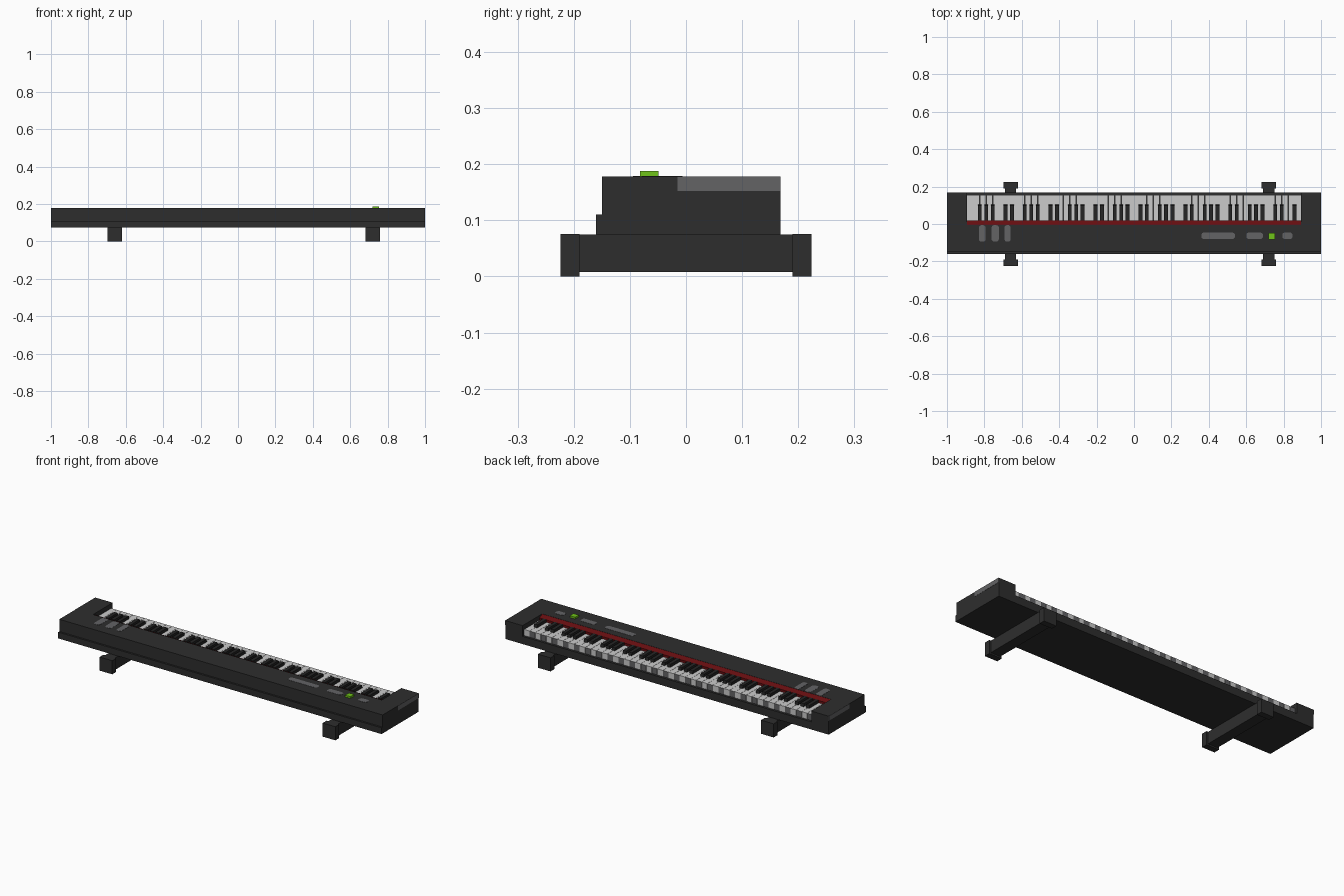
import bpy, bmesh, math

if "Cube" in bpy.data.objects:
    bpy.data.objects.remove(bpy.data.objects["Cube"])


def material(name, rgb):
    m = bpy.data.materials.new(name)
    m.diffuse_color = (*rgb, 1)
    m.use_nodes = True
    m.node_tree.nodes["Principled BSDF"].inputs["Base Color"].default_value = m.diffuse_color
    return m


CASE = material("charcoal", (0.027, 0.027, 0.027))
IVORY = material("key white", (0.60, 0.60, 0.60))
BLACK = material("key black", (0.018, 0.018, 0.018))
GREY = material("mid grey", (0.125, 0.125, 0.13))
RED = material("dark red", (0.13, 0.004, 0.005))
GREEN = material("lime green", (0.16, 0.55, 0.01))


def finish(name, bm, *mats):
    bmesh.ops.recalc_face_normals(bm, faces=bm.faces)
    me = bpy.data.meshes.new(name)
    bm.to_mesh(me)
    bm.free()
    for m in mats:
        me.materials.append(m)
    ob = bpy.data.objects.new(name, me)
    bpy.context.collection.objects.link(ob)
    return ob


def add_box(bm, x, y, z):
    """Add a box spanning the (min, max) pairs and return its faces."""
    verts = bmesh.ops.create_cube(bm, size=1)["verts"]
    for v in verts:
        v.co = [r[0] if c < 0 else r[1] for c, r in zip(v.co, (x, y, z))]
    return list({f for v in verts for f in v.link_faces})


def box(name, mat, x, y, z):
    bm = bmesh.new()
    add_box(bm, x, y, z)
    return finish(name, bm, mat)


def prism(name, mat, x, profile):
    """Extrude a (y, z) profile along x."""
    bm = bmesh.new()
    face = bm.faces.new([bm.verts.new((x[0], y, z)) for y, z in profile])
    ext = bmesh.ops.extrude_face_region(bm, geom=[face])["geom"]
    for v in ext:
        if isinstance(v, bmesh.types.BMVert):
            v.co.x = x[1]
    return finish(name, bm, mat)


BASE, TOP = 0.075, 0.178
END = 0.893            # half width of the keyboard opening
KEY_TOP = 0.152

# Case: console, stepped front, key bed with back rail, end cheeks
box("console", CASE, (-1, 1), (-0.15, -0.005), (BASE, TOP))
box("front_step", CASE, (-1, 1), (-0.16, -0.15), (BASE, 0.11))
box("key_bed", CASE, (-END, END), (-0.005, 0.155), (BASE, 0.115))
box("back_rail", CASE, (-END, END), (0.155, 0.168), (BASE, 0.118))
for side, s in (("left", -1), ("right", 1)):
    xs = sorted((s * END, s))
    box(side + "_cheek", CASE, xs, (-0.005, 0.168), (BASE, TOP))
    box(side + "_end_panel", GREY, sorted((s * 0.999, s * 1.001)),
        (-0.015, 0.168), (0.152, TOP))

# Red felt sloping down behind the keys
prism("felt_strip", RED, (-END, END),
      [(-0.005, 0.115), (-0.005, 0.177), (0.02, 0.165), (0.02, 0.115)])

# White keys, with every other front face grey
COUNT = 52
W = 2 * END / COUNT
bm = bmesh.new()
for i in range(COUNT):
    x = END - i * W
    for f in add_box(bm, (x - W + 0.0006, x - 0.0006), (0.02, 0.155), (0.112, KEY_TOP)):
        f.normal_update()
        if f.normal.y > 0.9 and i % 2:
            f.material_index = 1
finish("white_keys", bm, IVORY, GREY)

# Black keys: the first white key is an A, played from the +y side
bm = bmesh.new()
for i in range(1, COUNT):
    if i % 7 in (1, 3, 4, 6, 0):
        x = END - i * W
        faces = add_box(bm, (x - 0.010, x + 0.010), (0.02, 0.106), (0.14, 0.168))
        for v in {v for f in faces for v in f.verts}:
            if v.co.z > 0.15 and v.co.y > 0.1:
                v.co.y -= 0.006
finish("black_keys", bm, BLACK)


# Thin rounded control plates on the console
def plate(name, x, y):
    hx, hy = (x[1] - x[0]) / 2, (y[1] - y[0]) / 2
    cx, cy, r = sum(x) / 2, sum(y) / 2, min(hx, hy) * 0.8
    bm = bmesh.new()
    ring = []
    for k in range(16):
        a = math.tau * (k + 0.5) / 16
        sx, sy = math.copysign(1, math.cos(a)), math.copysign(1, math.sin(a))
        ring.append(bm.verts.new((cx + sx * (hx - r) + r * math.cos(a),
                                  cy + sy * (hy - r) + r * math.sin(a), TOP - 0.001)))
    face = bm.faces.new(ring)
    ext = bmesh.ops.extrude_face_region(bm, geom=[face])["geom"]
    for v in ext:
        if isinstance(v, bmesh.types.BMVert):
            v.co.z = TOP + 0.001
    finish(name, bm, GREY)


for n, (x0, x1) in enumerate(((-0.83, -0.793), (-0.762, -0.722), (-0.692, -0.66))):
    plate(f"slider_plate_{n + 1}", (x0, x1), (-0.095, -0.006))
for n, (x0, x1) in enumerate(((0.36, 0.54), (0.60, 0.69), (0.793, 0.848))):
    plate(f"control_plate_{n + 1}", (x0, x1), (-0.08, -0.046))
box("power_button", GREEN, (0.72, 0.753), (-0.082, -0.049), (TOP - 0.002, 0.188))

# Two cross feet with wider end blocks
for side, cx in (("left", -0.66), ("right", 0.72)):
    box(side + "_foot_bar", CASE, (cx - 0.03, cx + 0.03), (-0.192, 0.192), (0.008, BASE))
    for end, s in (("front", -1), ("back", 1)):
        box(f"{side}_{end}_foot_block", CASE, (cx - 0.039, cx + 0.039),
            sorted((s * 0.19, s * 0.224)), (0, BASE + 0.001))
